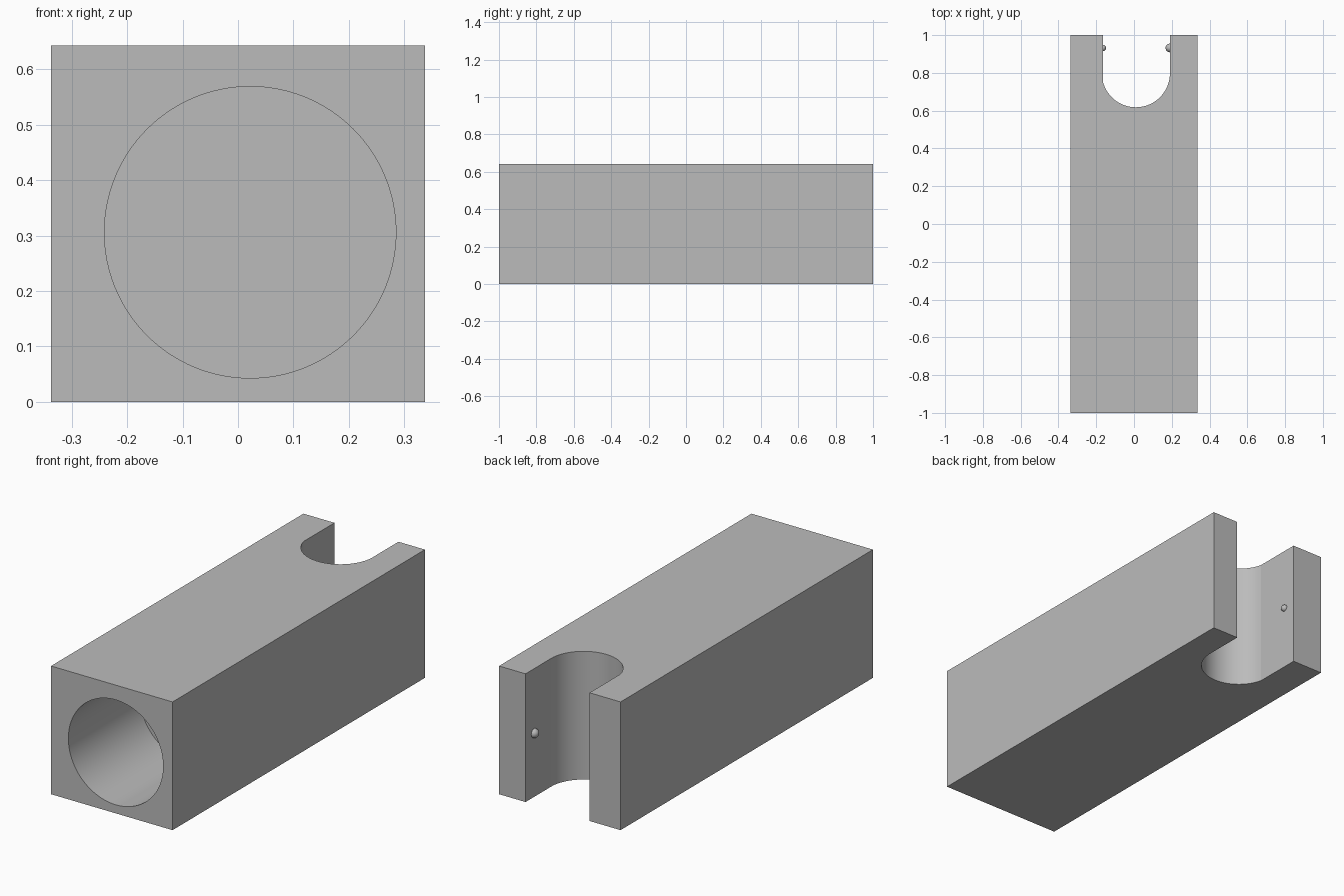
import bpy
from math import radians

if "Cube" in bpy.data.objects:
    bpy.data.objects.remove(bpy.data.objects["Cube"], do_unlink=True)

# One plain grey for the whole model
grey = bpy.data.materials.new("grey")
grey.use_nodes = True
COLOUR = (0.5, 0.5, 0.5, 1)
grey.diffuse_color = COLOUR
grey.node_tree.nodes["Principled BSDF"].inputs["Base Color"].default_value = COLOUR

WIDTH, LENGTH, HEIGHT = 0.674, 2.0, 0.643
SLOT_LEFT, SLOT_RIGHT = -0.165, 0.19      # x of the slot walls
SLOT_RADIUS, SLOT_Y = 0.18, 0.798         # rounded slot end


def finish(name):
    ob = bpy.context.object
    ob.name = name
    ob.data.materials.append(grey)
    return ob


def box(name, x0, x1, y0, y1, z0, z1):
    bpy.ops.mesh.primitive_cube_add(
        size=1, location=((x0 + x1) / 2, (y0 + y1) / 2, (z0 + z1) / 2))
    ob = finish(name)
    ob.scale = (x1 - x0, y1 - y0, z1 - z0)
    bpy.ops.object.transform_apply(location=False, rotation=False, scale=True)
    return ob


def cylinder(name, radius, depth, location, rotation=(0, 0, 0)):
    bpy.ops.mesh.primitive_cylinder_add(
        vertices=128, radius=radius, depth=depth, location=location, rotation=rotation)
    return finish(name)


def boolean(target, tool, operation):
    mod = target.modifiers.new("cut", "BOOLEAN")
    mod.operation, mod.solver, mod.object = operation, "EXACT", tool
    bpy.context.view_layer.objects.active = target
    bpy.ops.object.modifier_apply(modifier=mod.name)
    bpy.data.objects.remove(tool, do_unlink=True)


# Solid block
block = box("block", -WIDTH / 2, WIDTH / 2, -LENGTH / 2, LENGTH / 2, 0, HEIGHT)

# Blind round bore in the front
bore_depth = 0.565
bore = cylinder("bore_cutter", 0.263, bore_depth + 0.1,
                (0.022, -LENGTH / 2 + (bore_depth - 0.1) / 2, 0.306), (radians(90), 0, 0))
boolean(block, bore, "DIFFERENCE")

# Round-ended slot through the back, its left wall just inside the round
slot = box("slot_cutter", SLOT_LEFT, SLOT_RIGHT, 0.5, 1.1, -0.1, HEIGHT + 0.1)
round_end = cylinder("slot_round", SLOT_RADIUS, 2,
                     (SLOT_RIGHT - SLOT_RADIUS, SLOT_Y, HEIGHT / 2))
straight = box("slot_straight", -0.4, 0.4, SLOT_Y, 1.2, -0.5, HEIGHT + 0.5)
boolean(round_end, straight, "UNION")
boolean(slot, round_end, "INTERSECT")
boolean(block, slot, "DIFFERENCE")

bpy.ops.object.select_all(action="DESELECT")
block.select_set(True)
bpy.context.view_layer.objects.active = block
bpy.ops.object.shade_smooth_by_angle(angle=radians(12))

# Small round detents on the slot walls
for name, x, z, radius in (("left_detent", SLOT_RIGHT, 0.32, 0.023),
                           ("right_detent", SLOT_LEFT, 0.325, 0.017)):
    bpy.ops.mesh.primitive_uv_sphere_add(
        segments=32, ring_count=16, radius=radius, location=(x, 0.932, z))
    finish(name)
    bpy.ops.object.shade_smooth()
